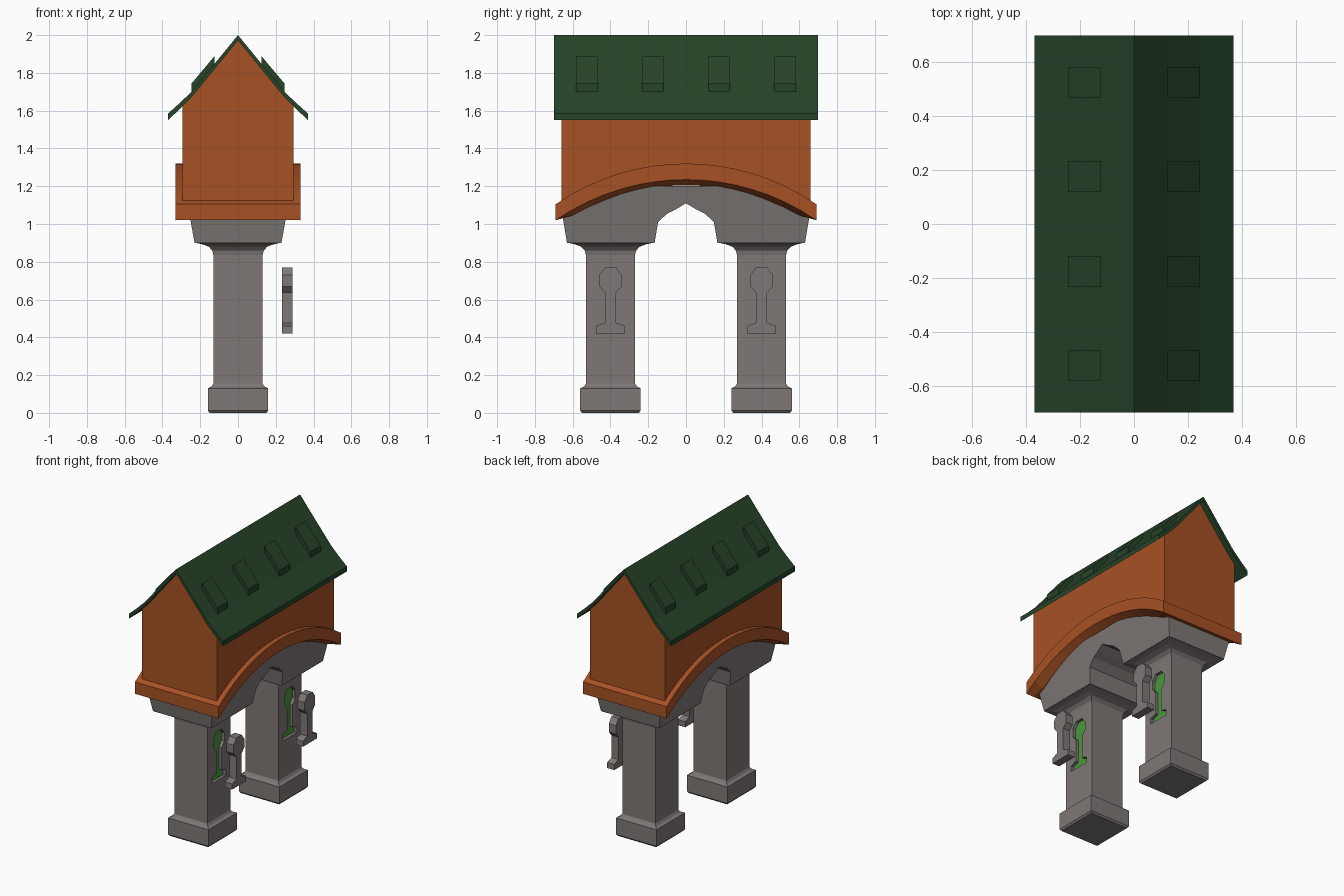
import bpy, bmesh, math

cube = bpy.data.objects.get("Cube")
if cube:
    bpy.data.objects.remove(cube, do_unlink=True)


def material(name, r, g, b):
    m = bpy.data.materials.new(name)
    m.use_nodes = True
    m.diffuse_color = (r, g, b, 1)
    m.node_tree.nodes["Principled BSDF"].inputs["Base Color"].default_value = (r, g, b, 1)
    return m


stone = material("grey stone", 0.21, 0.19, 0.18)
orange = material("orange wall", 0.39, 0.083, 0.018)
green = material("dark green roof", 0.02, 0.058, 0.022)
bright = material("bright green inlay", 0.07, 0.31, 0.045)


def loft(name, rings, mat):
    """Skin a list of matching point loops and cap both ends."""
    bm = bmesh.new()
    loops = [[bm.verts.new(p) for p in ring] for ring in rings]
    n = len(loops[0])
    for a, b in zip(loops, loops[1:]):
        for i in range(n):
            j = (i + 1) % n
            bm.faces.new((a[i], a[j], b[j], b[i]))
    bm.faces.new(loops[0])
    bm.faces.new(loops[-1])
    bmesh.ops.recalc_face_normals(bm, faces=bm.faces)
    mesh = bpy.data.meshes.new(name)
    bm.to_mesh(mesh)
    bm.free()
    mesh.materials.append(mat)
    ob = bpy.data.objects.new(name, mesh)
    bpy.context.collection.objects.link(ob)
    return ob


def mirrored(half):
    """Complete a half outline by reflecting its first coordinate."""
    return half + [(-u, v) for u, v in reversed(half) if u != 0]


def along_y(profile, y):
    return [(x, y, z) for x, z in profile]


def along_x(profile, x, y0=0):
    return [(x, y0 + y, z) for y, z in profile]


def arch_z(y):
    """Height of the arched lower edge."""
    radius = 1.214
    return 1.235 - radius + math.sqrt(radius ** 2 - y ** 2)


def span(half, steps=16):
    return [half * (2 * i / steps - 1) for i in range(steps + 1)]


# Pillars: half width against height
pillar_profile = [(0.15, 0), (0.16, 0.012), (0.16, 0.13), (0.14, 0.14), (0.13, 0.155),
                  (0.13, 0.835), (0.136, 0.86), (0.155, 0.88), (0.19, 0.893), (0.232, 0.902)]
key_profile = mirrored([(0.077, 0.42), (0.077, 0.46), (0.03, 0.477), (0.03, 0.637),
                        (0.06, 0.67), (0.06, 0.73), (0.03, 0.77)])


def key(name, y, x0, x1, mat):
    return loft(name, [along_x(key_profile, x, y) for x in (x0, x1)], mat)


for side, y in (("front", -0.4), ("back", 0.4)):
    rings = [[(-w, y - w, z), (w, y - w, z), (w, y + w, z), (-w, y + w, z)]
             for w, z in pillar_profile]
    pillar = loft(side + "_pillar", rings, stone)

    # Keyhole recess with a coloured back
    cutter = key(side + "_recess_cutter", y, 0.10, 0.2, stone)
    cutter.hide_render = True
    cut = pillar.modifiers.new("recess", 'BOOLEAN')
    cut.operation = 'DIFFERENCE'
    cut.solver = 'EXACT'
    cut.object = cutter
    bpy.context.view_layer.objects.active = pillar
    bpy.ops.object.modifier_apply(modifier=cut.name)
    bpy.data.objects.remove(cutter, do_unlink=True)
    key(side + "_recess_inlay", y, 0.10, 0.108, bright)

    # Loose stone piece of the same shape, standing off the pillar
    key(side + "_key_stone", y, 0.232, 0.288, stone)

# Stone arch joining the pillars, flaring outwards with height
vault = mirrored([(0, 1.11), (0.05, 1.08), (0.10, 1.055), (0.148, 1.01), (0.166, 0.9),
                  (0.63, 0.9), (0.65, 1.02), (0.655, 1.05), (0.3, 1.2)])
loft("stone_arch", [[(s * (0.23 + 0.18 * (z - 0.9)), y, z) for y, z in vault]
                    for s in (-1, 1)], stone)

# Arched floor band, with a slightly bowed underside
rings = []
for y in span(0.69):
    z = arch_z(y)
    half = [(0.27, max(1.02, z - 0.03)), (0.33, z), (0.33, z + 0.085)]
    rings.append(along_y(mirrored(half), y))
loft("floor_band", rings, orange)

# House body with a gabled top and a bottom that follows the band
rings = []
for y in span(0.66):
    half = [(0.295, arch_z(y) + 0.04), (0.295, 1.63), (0.245, 1.68), (0, 1.98)]
    rings.append(along_y(mirrored(half), y))
loft("house_walls", rings, orange)

# Roof sheet with flared eaves
outer = [(0, 2.0), (0.125, 1.847), (0.245, 1.702), (0.30, 1.648), (0.37, 1.585)]
inner = [(0.37, 1.55), (0.30, 1.617), (0.245, 1.672), (0, 1.972)]
outline = outer + inner + [(-x, z) for x, z in inner[-2::-1]] + [(-x, z) for x, z in outer[:0:-1]]
loft("roof", [along_y(outline, y) for y in (-0.7, 0.7)], green)

# Raised roof blocks
block = [(0.125, 1.84), (0.125, 1.888), (0.245, 1.745), (0.245, 1.695)]
for label, s in (("left", 1), ("right", -1)):
    for i, y in enumerate((-0.525, -0.176, 0.176, 0.525)):
        profile = [(s * x, z) for x, z in block]
        loft(f"{label}_roof_block_{i + 1}",
             [along_y(profile, y + d) for d in (-0.058, 0.058)], green)
